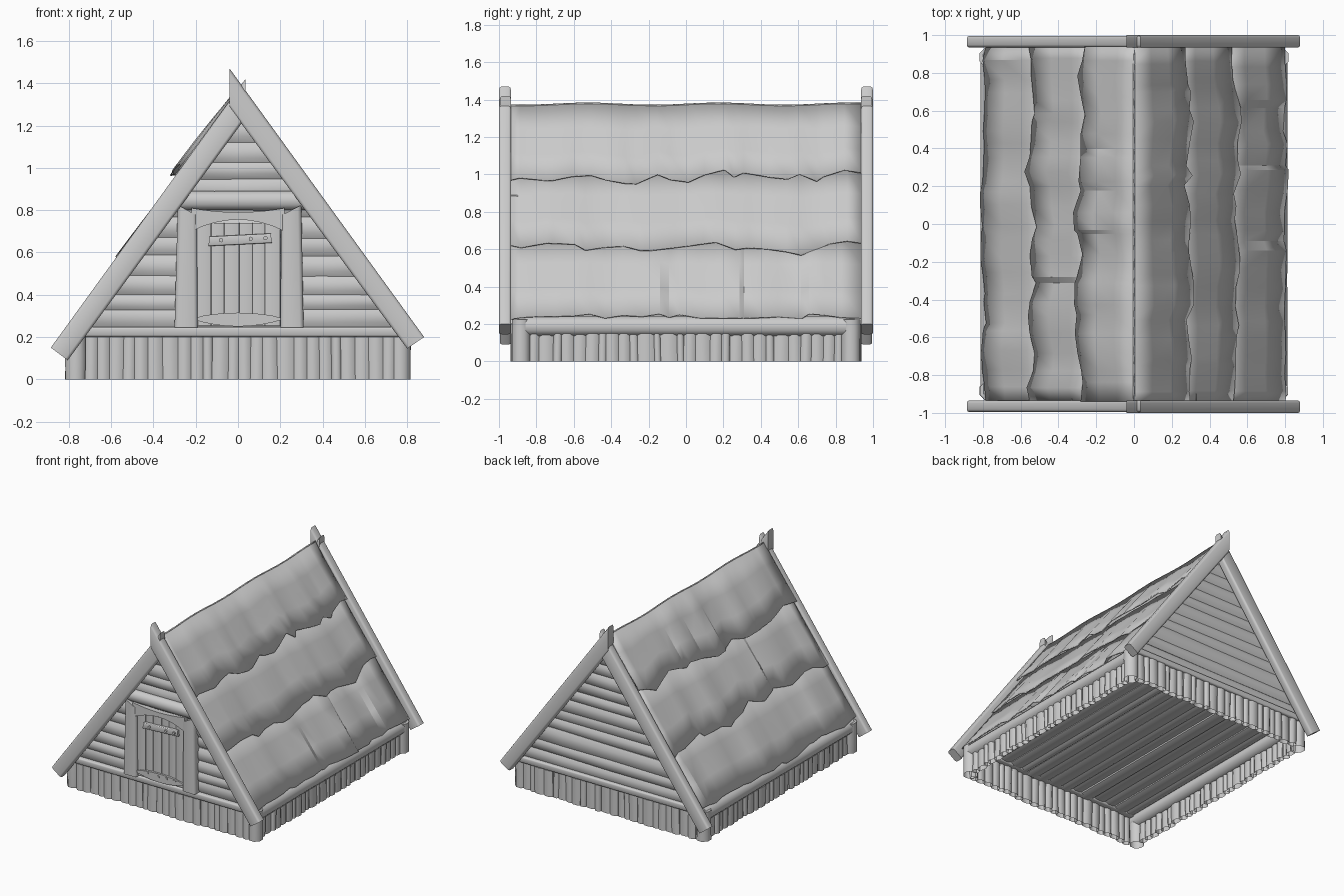
import bpy, bmesh, math, random
from mathutils import Vector

if "Cube" in bpy.data.objects:
    bpy.data.objects.remove(bpy.data.objects["Cube"])

random.seed(4)
R = random.uniform


def finish(name, bm, angle=50):
    bmesh.ops.recalc_face_normals(bm, faces=bm.faces)
    me = bpy.data.meshes.new(name)
    bm.to_mesh(me)
    bm.free()
    ob = bpy.data.objects.new(name, me)
    bpy.context.collection.objects.link(ob)
    bpy.ops.object.select_all(action='DESELECT')
    ob.select_set(True)
    bpy.context.view_layer.objects.active = ob
    bpy.ops.object.shade_smooth_by_angle(angle=math.radians(angle))
    return ob


def tube(bm, p0, p1, a, b, side, n=8, segs=1, jit=0.0, bottom=True):
    """Log from p0 to p1; half-widths a (along side) and b."""
    p0, p1, u = Vector(p0), Vector(p1), Vector(side)
    v = (p1 - p0).normalized().cross(u)
    k = 1 / math.cos(math.pi / n)
    rings = []
    for i in range(segs + 1):
        c = p0.lerp(p1, i / segs)
        s = 1 + R(-jit, jit)
        rings.append([bm.verts.new(c + u * a * k * s * math.cos(t) + v * b * k * s * math.sin(t))
                      for t in (math.tau * (j + .5) / n for j in range(n))])
    for r, q in zip(rings, rings[1:]):
        for j in range(n):
            bm.faces.new((r[j], r[(j + 1) % n], q[(j + 1) % n], q[j]))
    if bottom:
        bm.faces.new(rings[0])
    bm.faces.new(rings[-1])


def prism(bm, pts, y0, y1, bevel=0.0, min_len=0.0):
    """Extrude an (x, z) outline along y and round its long edges."""
    f = [bm.verts.new((x, y0, z)) for x, z in pts]
    g = [bm.verts.new((x, y1, z)) for x, z in pts]
    faces = [bm.faces.new(f), bm.faces.new(g[::-1])]
    n = len(pts)
    for i in range(n):
        faces.append(bm.faces.new((f[i], g[i], g[(i + 1) % n], f[(i + 1) % n])))
    if bevel:
        edges = {e for fc in faces for e in fc.edges if e.calc_length() > min_len}
        bmesh.ops.bevel(bm, geom=list(edges), offset=bevel, segments=2,
                        profile=0.5, affect='EDGES')


def splits(lo, hi, n, k=.25):
    """Uneven boundaries between lo and hi."""
    step = (hi - lo) / n
    return [lo] + [lo + step * (i + R(-k, k)) for i in range(1, n)] + [hi]


# Base stakes on all four sides
bm = bmesh.new()
for s in (-1, 1):
    e = splits(-.72, .74, 24)
    for a, b in zip(e, e[1:]):
        x, y = (a + b) / 2, s * (.908 + R(-.008, .008))
        tube(bm, (x, y, 0), (x + R(-.004, .004), y, .2), (b - a) / 2 + .003, .023,
             (1, 0, 0), bottom=False)
    e = splits(-.84, .84, 28)
    for a, b in zip(e, e[1:]):
        y, x = (a + b) / 2, s * (.772 + R(-.008, .008))
        tube(bm, (x, y, 0), (x, y + R(-.004, .004), .15), (b - a) / 2 + .003, .023,
             (0, 1, 0), bottom=False)
finish("base_stakes", bm)

# Corner posts
bm = bmesh.new()
for sx in (-1, 1):
    for sy in (-1, 1):
        tube(bm, (sx * .767, sy * .882, 0), (sx * .767, sy * .882, .225), .05, .05,
             (1, 0, 0), 8, 2, .03, bottom=False)
finish("corner_posts", bm)

# Side beams and gable sills
bm = bmesh.new()
for s in (-1, 1):
    tube(bm, (s * .762, -.9, .188), (s * .762, .9, .188), .05, .052, (1, 0, 0), 8, 6, .02)
    prism(bm, [(-.76, .2), (.76, .2), (.73, .247), (-.73, .247)],
          *sorted((s * .85, s * .94)), .01, .5)
finish("sill_beams", bm)

# Floor slats, resting level with the side beams
bm = bmesh.new()
e = splits(-.72, .72, 15)
for a, b in zip(e, e[1:]):
    z = .225 + R(-.01, .01)
    tube(bm, ((a + b) / 2, -.88, z), ((a + b) / 2, .88, z), (b - a) / 2 + .003, .024, (1, 0, 0), 8)
finish("floor_slats", bm)

# Gable walls of stacked logs, trimmed to the roof slope
for s, name in ((-1, "front_wall_logs"), (1, "back_wall_logs")):
    bm = bmesh.new()
    e = splits(.235, 1.3, 12, .15)
    for a, b in zip(e, e[1:]):
        z, y = (a + b) / 2, s * (.89 + R(-.006, .006))
        tube(bm, (-.8, y, z + R(-.01, .01)), (.8, y, z + R(-.01, .01)),
             .03, (b - a) / 2 + .006, (0, 1, 0), 8, 4, .04)
    for d in (-1, 1):
        bmesh.ops.bisect_plane(bm, geom=bm.verts[:] + bm.edges[:] + bm.faces[:],
                               plane_co=(0, 0, 1.34), plane_no=(d * 1.425, 0, 1), clear_outer=True)
    finish(name, bm)

# Crossed gable rafters at both ends
for s, name in ((-1, "front_rafters"), (1, "back_rafters")):
    bm = bmesh.new()
    prism(bm, [(-.04, 1.47), (.88, .2), (.8, .145), (-.04, 1.285)],
          *sorted((s * .935, s * 1.0)), .014, .5)
    prism(bm, [(.035, 1.42), (-.885, .15), (-.805, .09), (.035, 1.235)],
          *sorted((s * .935, s * .995)), .014, .5)
    finish(name, bm)

# Roof: three overlapping rippled tiers on each slope
APEX, FOOT = Vector((0, 0, 1.378)), Vector((.795, 0, .238))
NORMAL = Vector((.82, 0, .57))
TIERS = [(0, .345, "top"), (.3, .675, "middle"), (.62, 1.0, "lower")]
COLS, ROWS = 22, 3
for s, side in ((-1, "left"), (1, "right")):
    for k, (t0, t1, label) in enumerate(TIERS):
        bm = bmesh.new()
        grid, edge = [], 0
        for i in range(COLS + 1):
            inner = 0 < i < COLS
            y = -.94 + 1.88 * (i + (R(-.42, .42) if inner else 0)) / COLS
            edge = edge * .5 + R(-.028, .028) * (.4 if k == 2 else 1)
            bump = R(-.013, .013) if inner else -.008
            col = []
            for j in range(ROWS + 1):
                f = j / ROWS
                p = APEX.lerp(FOOT, t0 + (t1 + edge - t0) * f)
                wave = min(1, 2 * f) if k == 0 else .35 + .65 * min(1, 2 * f)
                p = p + NORMAL * ((-.012 if k else 0) + f * .02 + bump * wave)
                if k == 0 and j == 0:
                    p = APEX + Vector((0, 0, .006 * math.sin(9 * y)))
                col.append(bm.verts.new((s * p.x, y, p.z)))
            grid.append(col)
        for c, d in zip(grid, grid[1:]):
            for j in range(ROWS):
                bm.faces.new((c[j], c[j + 1], d[j + 1], d[j]))
        ob = finish(f"roof_{side}_{label}", bm, 22)
        # keep the outside facing outwards before adding thickness
        if ob.data.polygons[0].normal.z < 0:
            ob.data.flip_normals()
        m = ob.modifiers.new("thickness", 'SOLIDIFY')
        m.thickness, m.offset = .008, -1

# Door posts with slanted tops, and the beam above the door
bm = bmesh.new()
prism(bm, [(-.3, .245), (-.19, .245), (-.195, .775), (-.285, .825)], -.965, -.88, .018, .3)
prism(bm, [(.2, .245), (.31, .245), (.3, .825), (.205, .775)], -.965, -.88, .018, .3)
tube(bm, (-.33, -.92, .845), (.33, -.92, .845), .04, .045, (0, 1, 0), 8, 3, .02)
finish("door_frame", bm)

# Arched lintel and curved threshold
bm = bmesh.new()
xs = [-.22 + .44 * i / 8 for i in range(9)]
arc = [1 - (x / .22) ** 2 for x in xs]
prism(bm, [(x, .7 + .055 * a) for x, a in zip(xs, arc)]
      + [(x, .81 - .02 * a) for x, a in list(zip(xs, arc))[::-1]], -.96, -.89)
finish("door_lintel", bm, 30)
bm = bmesh.new()
prism(bm, [(x, .285 - .035 * a) for x, a in zip(xs, arc)]
      + [(x, .29 + .025 * a) for x, a in list(zip(xs, arc))[1:-1][::-1]], -.95, -.89)
finish("door_threshold", bm, 30)

# Door planks
bm = bmesh.new()
e = splits(-.2, .2, 6, .1)
for a, b in zip(e, e[1:]):
    y = -.936 + R(-.004, .004)
    prism(bm, [(a, .255), (b, .255), (b, .74), (a, .74)], y, -.88, .004, .3)
finish("door_planks", bm)

# Door cross board with pegs
bm = bmesh.new()
prism(bm, [(-.14, .63), (.16, .645), (.155, .69), (-.135, .675)], -.955, -.92, .005, .2)
finish("door_cross_board", bm)
bm = bmesh.new()
for x, z, y in [(-.08, .658, -.955), (.06, .664, -.955), (.13, .668, -.955),
                (-.1, .298, -.947), (-.01, .292, -.947), (.06, .296, -.947), (.13, .298, -.947)]:
    tube(bm, (x, y + .02, z), (x, y - .01, z), .009, .009, (1, 0, 0), 6)
finish("door_pegs", bm)
